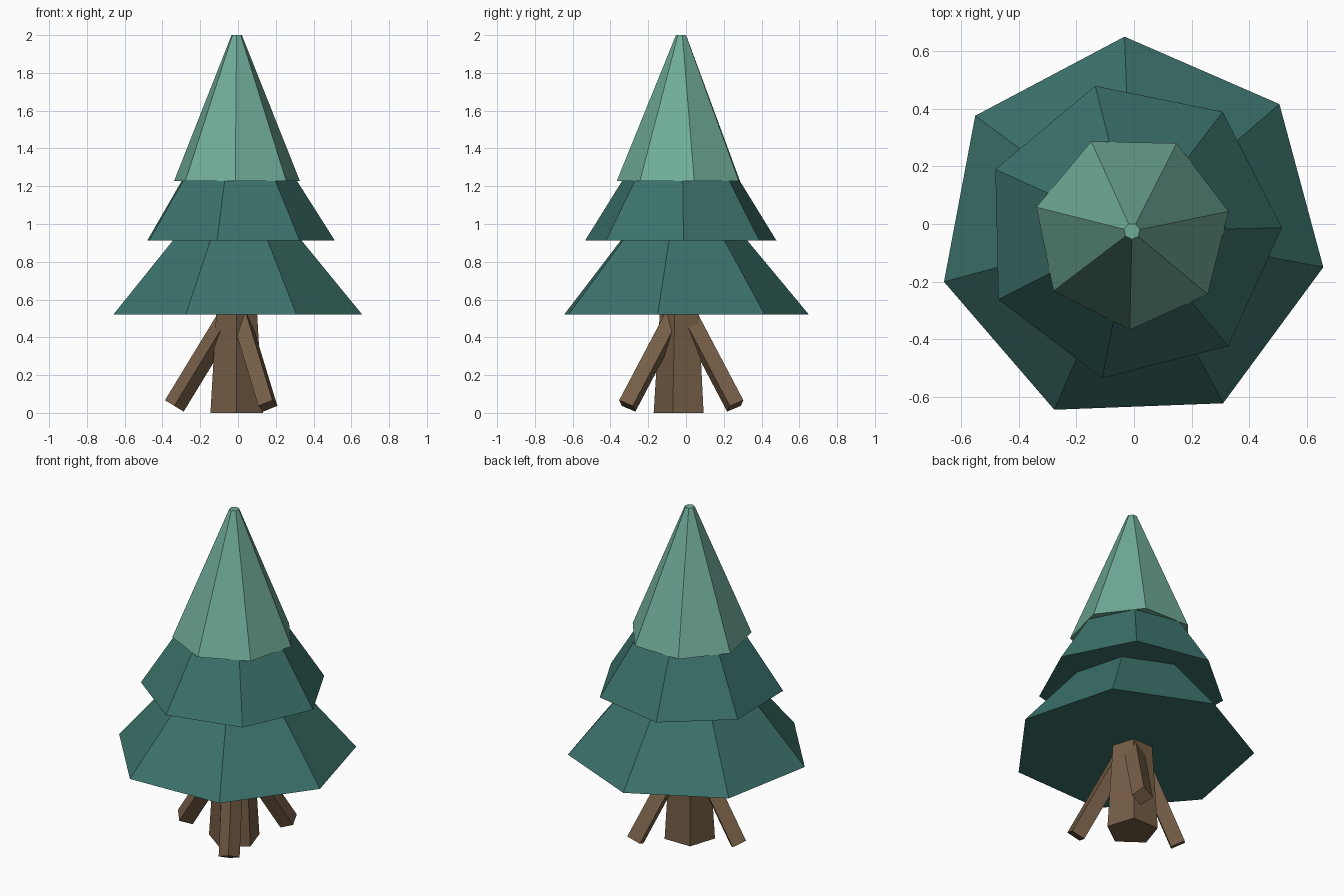
import bpy
import bmesh
from math import sin, cos, radians, tau
from mathutils import Vector

cube = bpy.data.objects.get("Cube")
if cube:
    bpy.data.objects.remove(cube)


def make_material(name, rgb):
    mat = bpy.data.materials.new(name)
    mat.use_nodes = True
    mat.diffuse_color = (*rgb, 1)
    bsdf = mat.node_tree.nodes["Principled BSDF"]
    bsdf.inputs["Base Color"].default_value = (*rgb, 1)
    bsdf.inputs["Roughness"].default_value = 0.9
    return mat


dark_green = make_material("dark green needles", (0.045, 0.168, 0.147))
light_green = make_material("light green needles", (0.162, 0.413, 0.318))
bark = make_material("brown bark", (0.178, 0.110, 0.061))


def frustum(name, mat, sides, start, end, r_start, r_end, side_dir, turn=0):
    """Closed flat-sided tapered prism between two points."""
    start, end = Vector(start), Vector(end)
    axis = (end - start).normalized()
    u = Vector(side_dir)
    u = (u - axis * u.dot(axis)).normalized()
    v = axis.cross(u)
    bm = bmesh.new()
    rings = []
    for centre, radius in ((start, r_start), (end, r_end)):
        angles = [radians(turn) + tau * i / sides for i in range(sides)]
        rings.append([bm.verts.new(centre + radius * (u * cos(a) + v * sin(a)))
                      for a in angles])
    low, high = rings
    bm.faces.new(low[::-1])
    bm.faces.new(high)
    for i in range(sides):
        j = (i + 1) % sides
        bm.faces.new((low[i], low[j], high[j], high[i]))
    mesh = bpy.data.meshes.new(name)
    bm.to_mesh(mesh)
    bm.free()
    mesh.materials.append(mat)
    obj = bpy.data.objects.new(name, mesh)
    bpy.context.collection.objects.link(obj)
    return obj


# All parts share one slightly offset vertical axis
CX, CY = -0.007, -0.025

# Stacked needle tiers: name, material, bottom z, top z, radii, turn
tiers = (
    ("lower_tier", dark_green, 0.522, 0.93, 0.675, 0.335, 92.2),
    ("middle_tier", dark_green, 0.912, 1.24, 0.52, 0.312, 104.2),
    ("upper_tier", light_green, 1.227, 2.0, 0.342, 0.028, 11.6),
)
for name, mat, z0, z1, r0, r1, turn in tiers:
    frustum(name, mat, 7, (CX, CY, z0), (CX, CY, z1), r0, r1, (1, 0, 0), turn)

# Five-sided trunk
frustum("trunk", bark, 5, (CX, CY, 0), (CX, CY, 0.54), 0.146, 0.113, (1, 0, 0), -90)

# Three square props leaning on the trunk, ridge upward
for i, angle in enumerate((60, 180, 300)):
    a = radians(angle)
    foot = (CX + 0.33 * cos(a), CY + 0.33 * sin(a), 0.037)
    head = (CX + 0.03 * cos(a), CY + 0.03 * sin(a), 0.53)
    frustum(f"leaning_prop_{i + 1}", bark, 4, foot, head, 0.058, 0.058, (0, 0, 1))
